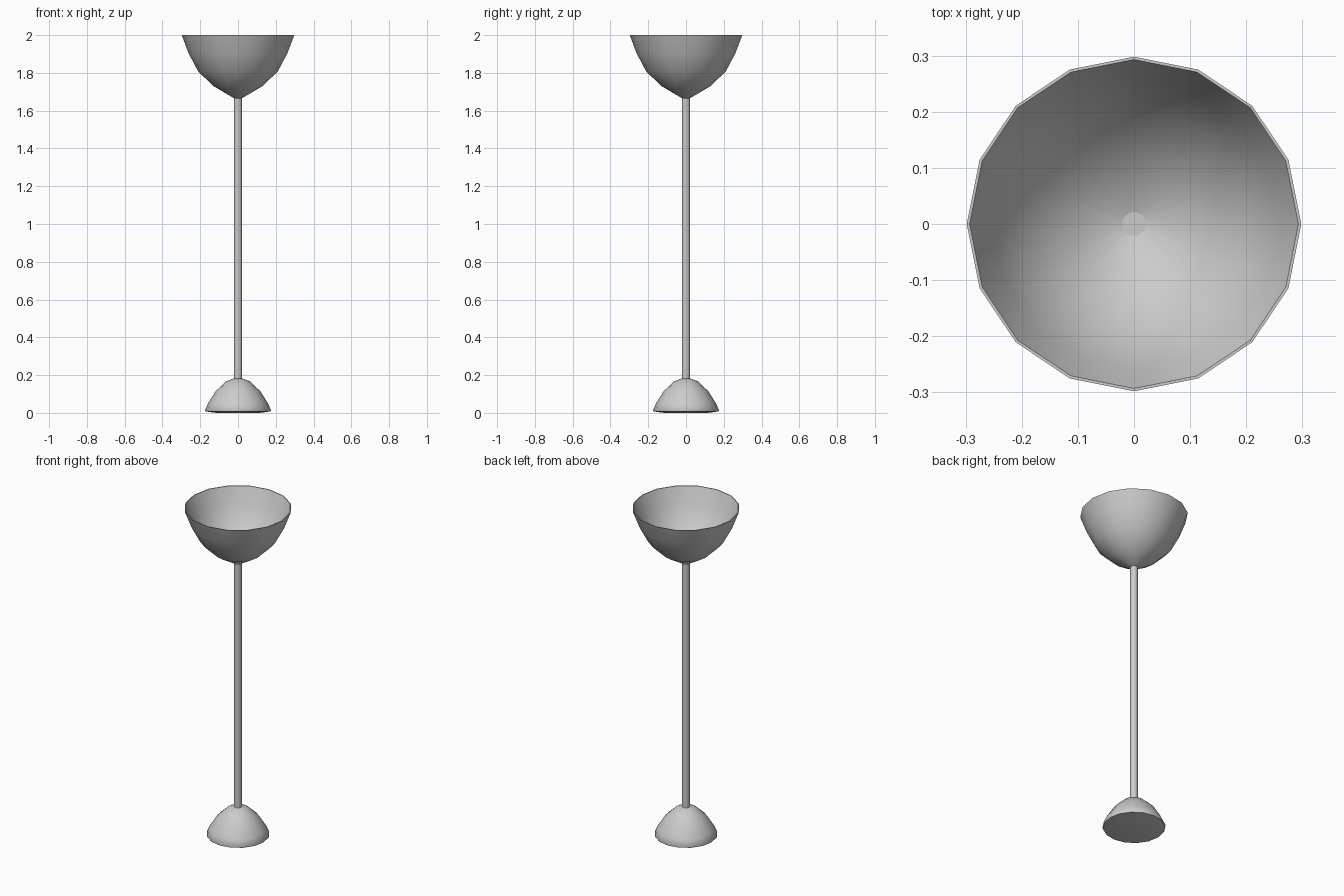
import bpy, bmesh, math

if "Cube" in bpy.data.objects:
    bpy.data.objects.remove(bpy.data.objects["Cube"])

grey = bpy.data.materials.new("light grey")
grey.use_nodes = True
colour = (0.6, 0.6, 0.6, 1)
grey.diffuse_color = colour
grey.node_tree.nodes["Principled BSDF"].inputs["Base Color"].default_value = colour


def lathe(name, profile, sides, angle):
    """Spin an outline of (radius, height) points around z; open ends are capped."""
    bm = bmesh.new()
    rings = []
    for r, z in profile:
        rings.append([bm.verts.new((r * math.cos(i * math.tau / sides),
                                    r * math.sin(i * math.tau / sides), z))
                      for i in range(sides)])
    for low, high in zip(rings, rings[1:]):
        for i in range(sides):
            j = (i + 1) % sides
            bm.faces.new((low[i], low[j], high[j], high[i]))
    bm.faces.new(rings[0][::-1])
    bm.faces.new(rings[-1])
    bmesh.ops.recalc_face_normals(bm, faces=bm.faces)
    mesh = bpy.data.meshes.new(name)
    bm.to_mesh(mesh)
    bm.free()
    mesh.materials.append(grey)
    ob = bpy.data.objects.new(name, mesh)
    bpy.context.collection.objects.link(ob)
    bpy.ops.object.select_all(action='DESELECT')
    ob.select_set(True)
    bpy.context.view_layer.objects.active = ob
    bpy.ops.object.shade_smooth_by_angle(angle=math.radians(angle))
    return ob


# Domed foot
lathe("base", [(0.115, 0.0), (0.172, 0.008), (0.175, 0.014), (0.158, 0.052),
               (0.118, 0.115), (0.062, 0.168), (0.022, 0.182)], 16, 50)

# Slim pole
lathe("stem", [(0.021, 0.17), (0.021, 1.675)], 32, 40)

# Thin-walled open bowl: outside upward, then back down the inside
outside = [(0.02, 1.665), (0.13, 1.73), (0.211, 1.808), (0.262, 1.905), (0.298, 2.0)]
inside = [(r - 0.005, z + 0.004) for r, z in outside[:-1]] + [(0.293, 2.0)]
lathe("bowl", outside + inside[::-1], 16, 50)
